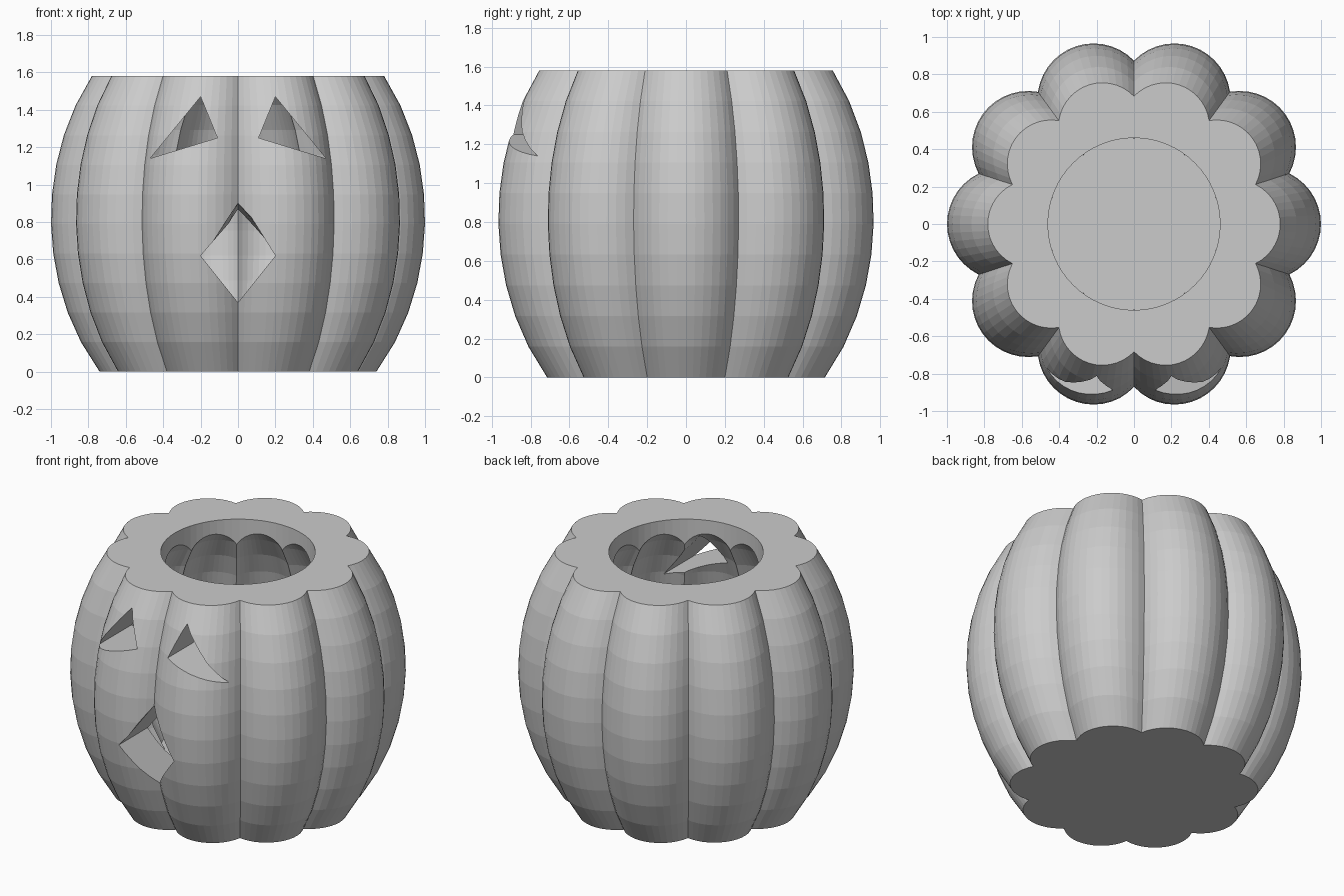
import bpy, bmesh, math

cube = bpy.data.objects.get("Cube")
if cube:
    bpy.data.objects.remove(cube, do_unlink=True)

LOBES, STEPS, MID = 10, 14, 0.82

stone = bpy.data.materials.new("plain grey")
stone.use_nodes = True
grey = (0.6, 0.6, 0.6, 1)
stone.diffuse_color = grey
stone.node_tree.nodes["Principled BSDF"].inputs["Base Color"].default_value = grey


def lobed_outline():
    """Ring of equal circular arcs, each meeting its neighbour in a sharp groove."""
    centre, radius, sweep = 0.70, 0.30, math.radians(64)
    ring = []
    for lobe in range(LOBES):
        turn = lobe * math.tau / LOBES
        for i in range(STEPS):
            a = turn - sweep + 2 * sweep * i / STEPS
            ring.append((centre * math.cos(turn) + radius * math.cos(a),
                         centre * math.sin(turn) + radius * math.sin(a)))
    return ring


def loft(name, rings):
    """Closed solid through a stack of equal rings."""
    bm = bmesh.new()
    loops = [[bm.verts.new(p) for p in ring] for ring in rings]
    for low, high in zip(loops, loops[1:]):
        for i in range(len(low)):
            j = (i + 1) % len(low)
            bm.faces.new((low[i], low[j], high[j], high[i]))
    bm.faces.new(loops[0][::-1])
    bm.faces.new(loops[-1])
    bmesh.ops.recalc_face_normals(bm, faces=bm.faces)
    mesh = bpy.data.meshes.new(name)
    bm.to_mesh(mesh)
    bm.free()
    obj = bpy.data.objects.new(name, mesh)
    bpy.context.collection.objects.link(obj)
    mesh.materials.append(stone)
    return obj


def barrel(name, width, half_height, bottom, top, bands=10):
    """Lobed outline swelling and narrowing along an ellipse."""
    rings = []
    for k in range(bands + 1):
        z = bottom + (top - bottom) * k / bands
        s = width * math.sqrt(1 - ((z - MID) / half_height) ** 2)
        rings.append([(x * s, y * s, z) for x, y in lobed_outline()])
    return loft(name, rings)


def carve(target, cutter):
    cutter.hide_render = True
    mod = target.modifiers.new(cutter.name, 'BOOLEAN')
    mod.operation, mod.solver, mod.object = 'DIFFERENCE', 'EXACT', cutter
    bpy.context.view_layer.objects.active = target
    bpy.ops.object.modifier_apply(modifier=mod.name)
    bpy.data.objects.remove(cutter, do_unlink=True)


# Fluted shell, hollow chamber and round mouth of the pot
body = barrel("pumpkin_body", 1.0, 1.219, 0, 1.58)
carve(body, barrel("chamber", 0.7, 0.9, 0.22, 1.56))
circle = [(0.46 * math.cos(math.tau * i / 64), 0.46 * math.sin(math.tau * i / 64))
          for i in range(64)]
carve(body, loft("opening", [[(x, y, z) for x, y in circle] for z in (0.9, 1.8)]))

# Slanted triangular eyes
eye = [(0.2, 1.47), (0.11, 1.25), (0.47, 1.14)]
for side, name in ((1, "left_eye"), (-1, "right_eye")):
    carve(body, loft(name, [[(side * x, y, z) for x, z in eye] for y in (-1.2, -0.33)]))

# Diamond mouth, its peak dropping slightly inward
mouth = [[(0, y, peak), (0.2, y, 0.62), (0, y, 0.37), (-0.2, y, 0.62)]
         for y, peak in ((-1.2, 0.94), (-0.45, 0.85))]
carve(body, loft("mouth", mouth))

for face in body.data.polygons:
    face.use_smooth = False
